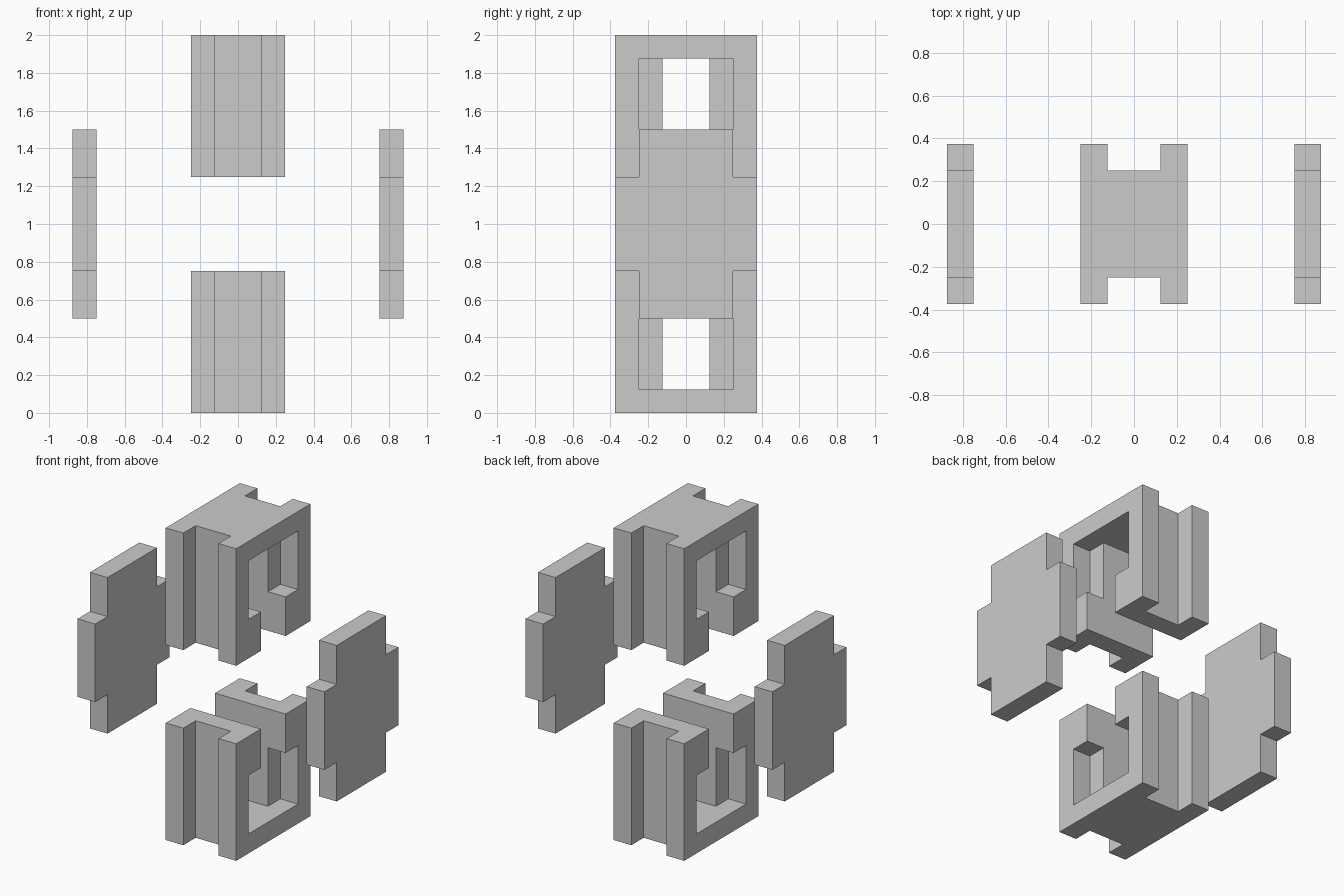
import bpy, bmesh
from mathutils import Vector

if "Cube" in bpy.data.objects:
    bpy.data.objects.remove(bpy.data.objects["Cube"])


def box(name, lo, hi):
    bm = bmesh.new()
    bmesh.ops.create_cube(bm, size=1)
    lo, hi = Vector(lo), Vector(hi)
    for v in bm.verts:
        v.co = (lo + hi) / 2 + v.co * (hi - lo)
    return finish(name, bm)


def finish(name, bm):
    bmesh.ops.recalc_face_normals(bm, faces=bm.faces)
    mesh = bpy.data.meshes.new(name)
    bm.to_mesh(mesh)
    bm.free()
    obj = bpy.data.objects.new(name, mesh)
    bpy.context.collection.objects.link(obj)
    return obj


def cut(obj, lo, hi):
    cutter = box("cutter", lo, hi)
    mod = obj.modifiers.new("cut", 'BOOLEAN')
    mod.operation, mod.solver, mod.object = 'DIFFERENCE', 'EXACT', cutter
    bpy.context.view_layer.objects.active = obj
    bpy.ops.object.modifier_apply(modifier=mod.name)
    bpy.data.objects.remove(cutter, do_unlink=True)


def side_plate(name, x):
    # Plus-shaped profile extruded along x
    quarter = [(.375, .25), (.25, .25), (.25, .5)]
    pts = (quarter + [(-y, z) for y, z in reversed(quarter)]
           + [(-y, -z) for y, z in quarter] + [(y, -z) for y, z in reversed(quarter)])
    bm = bmesh.new()
    face = bm.faces.new([bm.verts.new((x, y, 1 + z)) for y, z in pts])
    ext = bmesh.ops.extrude_face_region(bm, geom=[face])
    verts = [g for g in ext["geom"] if isinstance(g, bmesh.types.BMVert)]
    bmesh.ops.translate(bm, verts=verts, vec=(.125, 0, 0))
    return finish(name, bm)


def end_block(name, s):
    # Heights are measured outwards from the model's centre
    def span(x0, x1, y0, y1, h0, h1):
        z = sorted((1 + s * h0, 1 + s * h1))
        return (x0, y0, z[0]), (x1, y1, z[1])

    block = box(name, *span(-.25, .25, -.375, .375, .25, 1))
    # Grooves in front and back
    cut(block, *span(-.125, .125, -.5, -.25, .1, 1.1))
    cut(block, *span(-.125, .125, .25, .5, .1, 1.1))
    # Through slot, then wider pockets at both sides
    cut(block, *span(-.4, .4, -.125, .125, .1, .875))
    cut(block, *span(.125, .4, -.25, .25, .5, .875))
    cut(block, *span(-.4, -.125, -.25, .25, .5, .875))
    return block


end_block("upper_block", 1)
end_block("lower_block", -1)
side_plate("left_plate", -.875)
side_plate("right_plate", .75)
